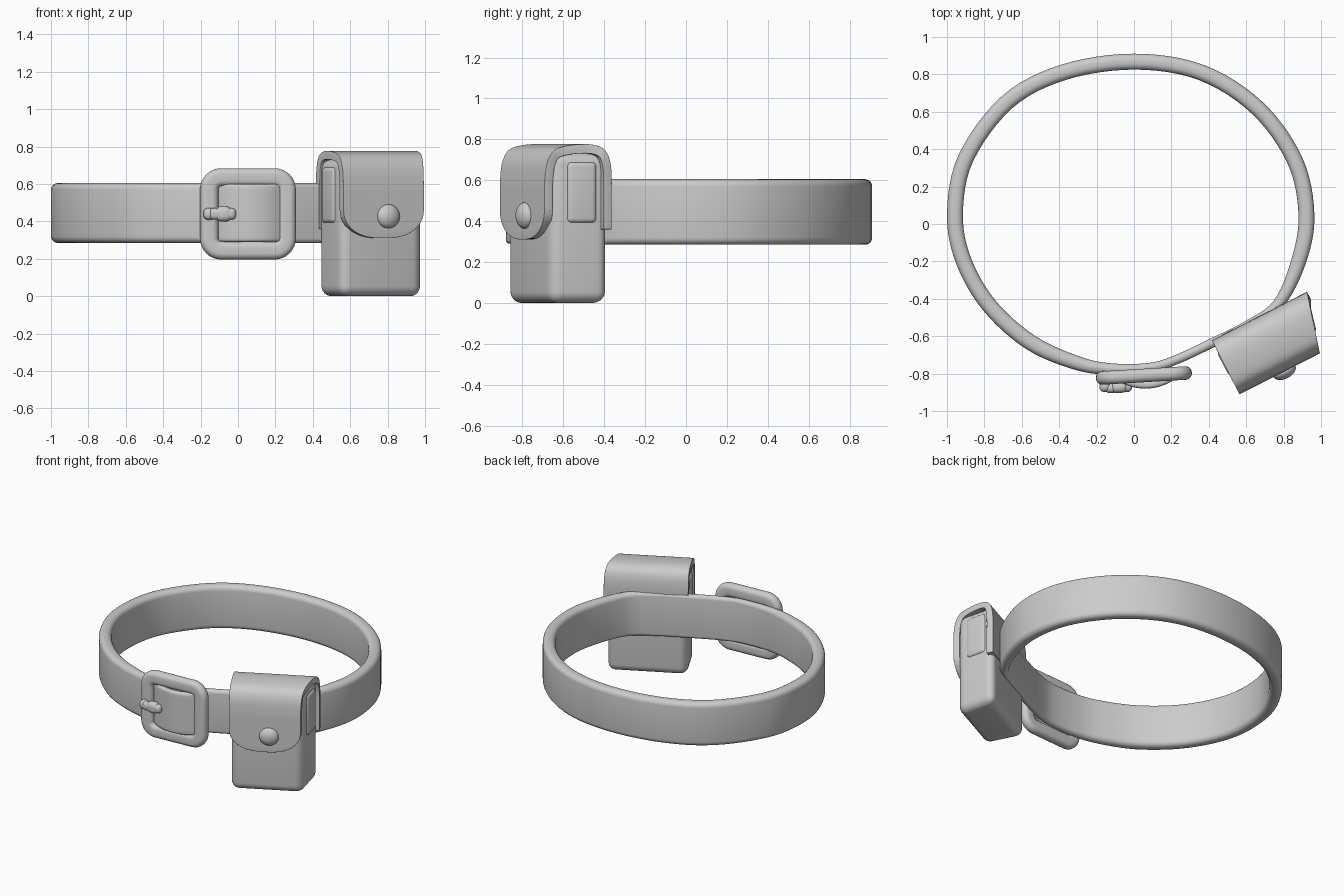
import bpy, bmesh, math
from mathutils import Vector

if "Cube" in bpy.data.objects:
    bpy.data.objects.remove(bpy.data.objects["Cube"])

def finish(name, bm, loc=(0, 0, 0), rot=(0, 0, 0), recalc=True):
    if recalc:
        bmesh.ops.recalc_face_normals(bm, faces=bm.faces)
    me = bpy.data.meshes.new(name)
    bm.to_mesh(me)
    bm.free()
    for p in me.polygons:
        p.use_smooth = True
    ob = bpy.data.objects.new(name, me)
    bpy.context.collection.objects.link(ob)
    ob.location, ob.rotation_euler = loc, rot
    return ob

def bevel(ob, width, seg=4):
    m = ob.modifiers.new("round", 'BEVEL')
    m.width, m.segments, m.limit_method = width, seg, 'ANGLE'
    m.angle_limit = math.radians(40)

def spline(pts, n, closed):
    # Catmull-Rom through points of any dimension
    out, c = [], len(pts)
    P = [Vector(p) for p in pts]
    at = (lambda i: P[i % c]) if closed else (lambda i: P[max(0, min(c - 1, i))])
    for i in range(c if closed else c - 1):
        a, b, d, e = at(i - 1), at(i), at(i + 1), at(i + 2)
        for k in range(n):
            t = k / n
            out.append(0.5 * (2 * b + (d - a) * t + (2 * a - 5 * b + 4 * d - e) * t * t
                              + (3 * b - a - 3 * d + e) * t ** 3))
    if not closed:
        out.append(P[-1])
    return out

def round_rect(w, h, r, n=5):
    pts = []
    for q, (sx, sy) in enumerate([(1, 1), (-1, 1), (-1, -1), (1, -1)]):
        for k in range(n + 1):
            a = math.pi / 2 * (q + k / n)
            pts.append((sx * (w / 2 - r) + r * math.cos(a), sy * (h / 2 - r) + r * math.sin(a)))
    return pts

def band(name, path, height, r, loc, rot=(0, 0, 0)):
    # closed band; path entries are (x, y, thickness)
    bm, rings, n = bmesh.new(), [], len(path)
    for i, p in enumerate(path):
        t = path[(i + 1) % n] - path[i - 1]
        nx, ny = Vector((t.y, -t.x)).normalized()
        rings.append([bm.verts.new((p.x + nx * o, p.y + ny * o, z))
                      for o, z in round_rect(p.z, height, min(r, p.z * 0.48))])
    for i in range(n):
        a, b = rings[i], rings[(i + 1) % n]
        for j in range(len(a)):
            k = (j + 1) % len(a)
            bm.faces.new((a[j], a[k], b[k], b[j]))
    return finish(name, bm, loc, rot)

def sheet(name, rows, thick, loc, rot):
    bm = bmesh.new()
    g = [[bm.verts.new(v) for v in row] for row in rows]
    for a, b in zip(g, g[1:]):
        for j in range(len(a) - 1):
            bm.faces.new((a[j], b[j], b[j + 1], a[j + 1]))
    ob = finish(name, bm, loc, rot, recalc=False)
    m = ob.modifiers.new("thickness", 'SOLIDIFY')
    m.thickness, m.offset = thick, -1
    bevel(ob, thick * 0.42)
    return ob

def box(name, size, loc, rot, r):
    bm = bmesh.new()
    bmesh.ops.create_cube(bm, size=1)
    for v in bm.verts:
        v.co = [v.co[i] * size[i] for i in range(3)]
    ob = finish(name, bm, loc, rot)
    bevel(ob, r, 5)
    return ob

# belt loop: thinner where it runs under buckle and pouch
belt = [(-.957, .05, .085), (-.9, .35, .085), (-.68, .65, .085), (-.38, .81, .085), (0, .868, .085),
        (.36, .81, .085), (.66, .62, .085), (.86, .34, .085), (.922, .05, .085), (.88, -.2, .08),
        (.77, -.43, .06), (.6, -.545, .05), (.42, -.635, .05), (.22, -.728, .05), (.08, -.768, .05),
        (-.12, -.775, .06), (-.3, -.745, .075), (-.55, -.635, .085), (-.77, -.44, .085), (-.91, -.2, .085)]
band("belt", spline(belt, 6, True), .32, .035, (0, 0, .445))

# buckle frame
tilt = math.radians(3.4)
frame = [Vector((x, y, .098)) for x, y in round_rect(.415, .39, .065, 8)]
band("buckle_frame", frame, .072, .033, (.053, -.81, .44), (math.pi / 2, 0, tilt))

# belt end bulging through the frame
rows = []
for k in range(9):
    z = .445 + .155 * (1 - k / 4)
    rows.append([(x, -.79 - .09 * max(0, 1 - ((x - .06) / .2) ** 2) ** .8, z)
                 for x in [-.13 + .38 * i / 16 for i in range(17)]])
sheet("belt_end", rows, .04, (0, 0, 0), (0, 0, 0))

# prong
box("prong", (.145, .05, .062), (-.083, -.876, .44), (0, 0, tilt), .024)
box("prong_loop", (.085, .06, .08), (-.078, -.873, .44), (0, 0, tilt), .028)
box("prong_root", (.06, .06, .064), (-.155, -.868, .44), (0, 0, tilt), .026)

# pouch frame: local x along the belt, local -y outwards
PL, PR = (.72, -.645, 0), (0, 0, math.radians(27))
turn = bpy.data.objects.new("tmp", None)

def place(x, y, z):
    c, s = math.cos(PR[2]), math.sin(PR[2])
    return (PL[0] + c * x - s * y, PL[1] + s * x + c * y, z)
bpy.data.objects.remove(turn)

# pouch body, wider at the back
bm = bmesh.new()
bmesh.ops.create_cube(bm, size=2)
for v in bm.verts:
    back, right, top = v.co.y > 0, v.co.x > 0, v.co.z > 0
    x = (.295 if back else .23) if right else -.252
    v.co = (x, .15 if back else -.132, .735 if top else 0)
body = finish("pouch_body", bm, PL, PR)
bevel(body, .055, 6)

# gusset panels under the flap on both sides
box("gusset_right", (.05, .15, .3), place(.252, .02, .54), (0, 0, PR[2] - .23), .024)
box("gusset_left", (.05, .15, .3), place(-.24, .02, .54), PR, .024)

# flap: over the top, down the front, rounded lower edge
prof = [(.158, .36), (.158, .5), (.156, .66), (.128, .745), (.06, .775), (-.05, .77),
        (-.12, .745), (-.155, .68), (-.166, .58)]
prof = spline(prof, 4, False)
cols = [math.sin(math.pi / 2 * (-1 + 2 * i / 24)) for i in range(25)]

def edge_x(s, y):
    right = .268 + .27 * y
    return -.26 + (s + 1) / 2 * (right + .26)
rows = [[(edge_x(s, p.x), p.x, p.y) for s in cols] for p in prof]
for k in range(1, 9):
    t = k / 8
    rows.append([(edge_x(s, -.166), -.166, .58 + t * (.31 + .15 * (1 - math.sqrt(max(0, 1 - abs(s) ** 2.6))) - .58))
                 for s in cols])
sheet("pouch_flap", rows, .045, PL, PR)

# snap button
bm = bmesh.new()
bmesh.ops.create_uvsphere(bm, u_segments=32, v_segments=16, radius=1)
for v in bm.verts:
    v.co = (v.co.x * .066, v.co.y * .04, v.co.z * .064)
finish("snap_button", bm, place(.01, -.165, .427), PR)
